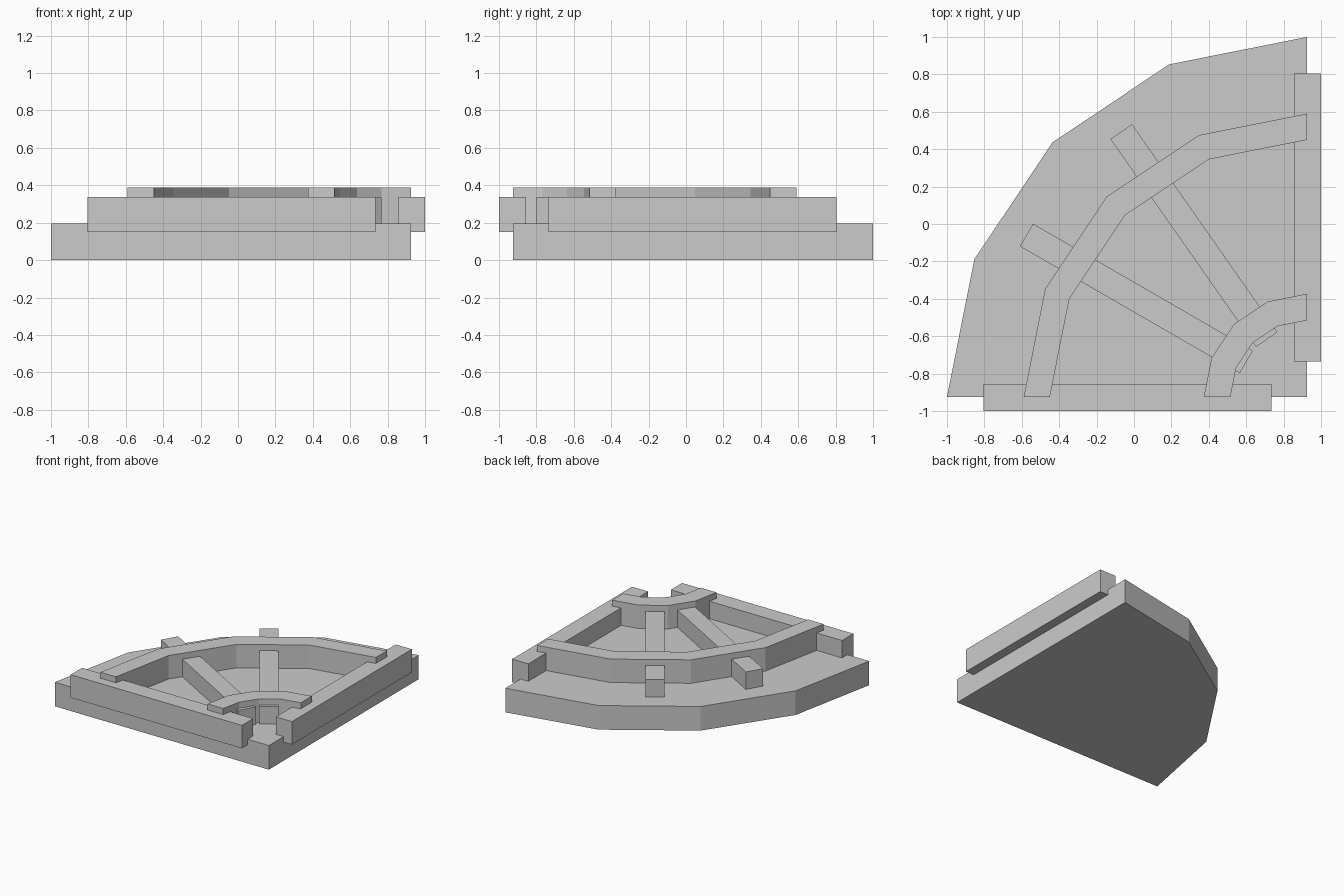
import bpy
import bmesh
from math import sin, cos, radians

if "Cube" in bpy.data.objects:
    bpy.data.objects.remove(bpy.data.objects["Cube"])

CX, CY = 0.925, -0.925          # shared centre of all arcs
BASE_TOP, BAR_BOTTOM, BAR_TOP, RIM_TOP = 0.196, 0.151, 0.338, 0.387


def polar(r, deg):
    return (CX + r * cos(radians(deg)), CY + r * sin(radians(deg)))


def arc(r):
    # quarter circle in four flat segments
    return [polar(r, 90 + 22.5 * i) for i in range(5)]


def prism(name, outline, z0, z1):
    bm = bmesh.new()
    face = bm.faces.new([bm.verts.new((x, y, z0)) for x, y in outline])
    ext = bmesh.ops.extrude_face_region(bm, geom=[face])
    top = [g for g in ext["geom"] if isinstance(g, bmesh.types.BMVert)]
    bmesh.ops.translate(bm, verts=top, vec=(0, 0, z1 - z0))
    bmesh.ops.recalc_face_normals(bm, faces=bm.faces)
    mesh = bpy.data.meshes.new(name)
    bm.to_mesh(mesh)
    bm.free()
    obj = bpy.data.objects.new(name, mesh)
    bpy.context.collection.objects.link(obj)
    return obj


def rect(x0, x1, y0, y1):
    return [(x0, y0), (x1, y0), (x1, y1), (x0, y1)]


# Quarter-round base slab
prism("base_slab", [(CX, CY)] + arc(1.925), 0, BASE_TOP)

# Curved walls
for name, r_in, r_out in (("outer_curved_wall", 1.375, 1.515),
                          ("inner_curved_wall", 0.41, 0.552)):
    prism(name, arc(r_out) + arc(r_in)[::-1], BASE_TOP, RIM_TOP)

# Straight bars along the two straight edges
prism("front_bar", rect(-0.805, 0.735, -1.0, -0.855), BAR_BOTTOM, BAR_TOP)
prism("right_bar", rect(0.855, 1.0, -0.735, 0.805), BAR_BOTTOM, BAR_TOP)

# Radial spokes passing through both curved walls
for i, deg in enumerate((125, 150)):
    dx, dy = 0.07 * -sin(radians(deg)), 0.07 * cos(radians(deg))
    (ax, ay), (bx, by) = polar(0.375, deg), polar(1.732, deg)
    prism(f"spoke_{i + 1}", [(ax - dx, ay - dy), (bx - dx, by - dy),
                             (bx + dx, by + dy), (ax + dx, ay + dy)],
          BAR_BOTTOM, BAR_TOP)
